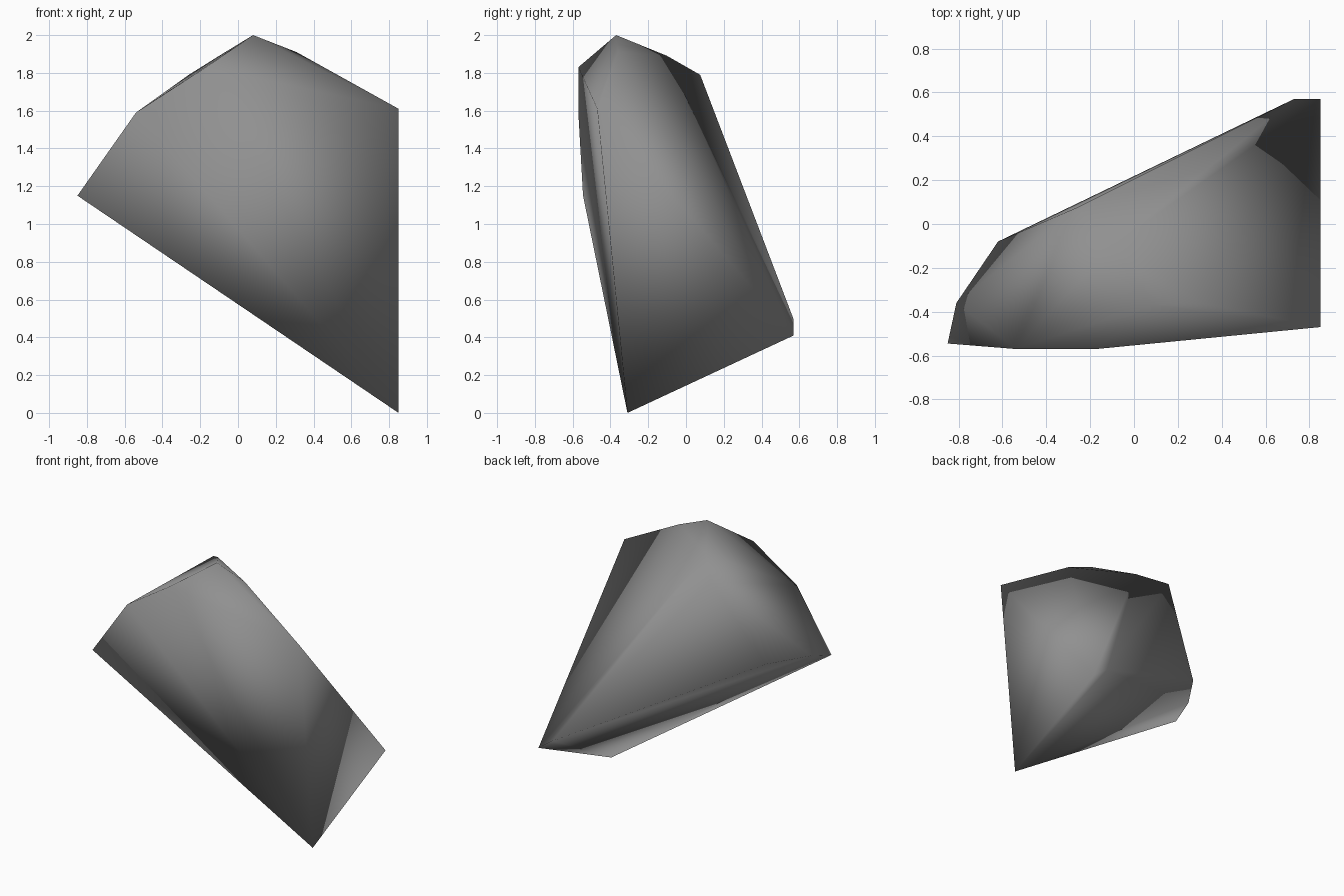
import bpy, bmesh

if "Cube" in bpy.data.objects:
    bpy.data.objects.remove(bpy.data.objects["Cube"])

# Rock shard: a convex, cut chunk with fully smooth shading
corners = [
    # slanted flat underside
    (0.85, -0.31, 0.00), (0.85, 0.57, 0.41), (0.73, 0.57, 0.495),
    (-0.62, -0.08, 1.195), (-0.81, -0.36, 1.204), (-0.85, -0.545, 1.15),
    # top of the flat right side
    (0.85, -0.47, 1.61),
    # upper ridge, front to back
    (0.31, -0.36, 1.91), (0.08, -0.37, 2.00), (-0.10, -0.10, 1.89),
    (-0.26, 0.075, 1.79),
    # front upper edge
    (-0.17, -0.57, 1.83), (-0.54, -0.57, 1.59),
]

bm = bmesh.new()
for c in corners:
    bm.verts.new(c)
bmesh.ops.convex_hull(bm, input=bm.verts[:])
loose = [v for v in bm.verts if not v.link_faces]
bmesh.ops.delete(bm, geom=loose, context='VERTS')
bmesh.ops.recalc_face_normals(bm, faces=bm.faces[:])
for f in bm.faces:
    f.smooth = True

mesh = bpy.data.meshes.new("rock_shard")
bm.to_mesh(mesh)
bm.free()
rock = bpy.data.objects.new("rock_shard", mesh)
bpy.context.collection.objects.link(rock)

# Stone colour
stone = bpy.data.materials.new("grey_stone")
stone.diffuse_color = (0.28, 0.28, 0.28, 1.0)
stone.use_nodes = True
stone.node_tree.nodes["Principled BSDF"].inputs["Base Color"].default_value = stone.diffuse_color
mesh.materials.append(stone)
